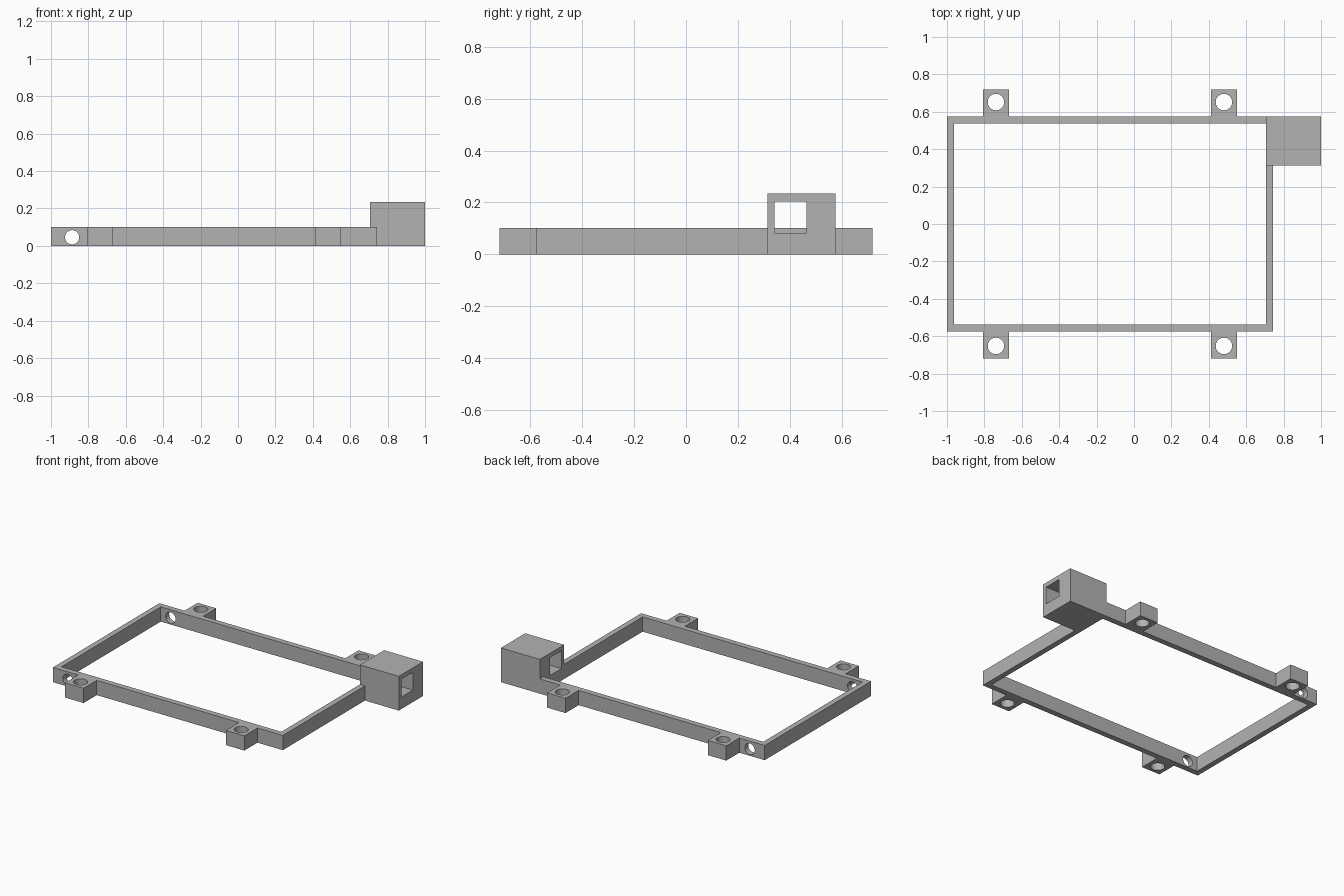
import bpy
import math

if "Cube" in bpy.data.objects:
    bpy.data.objects.remove(bpy.data.objects["Cube"], do_unlink=True)

# Single grey material
GREY = (0.45, 0.45, 0.45, 1)
grey = bpy.data.materials.new("plain grey")
grey.use_nodes = True
grey.diffuse_color = GREY
grey.node_tree.nodes["Principled BSDF"].inputs["Base Color"].default_value = GREY


def block(name, x, y, z):
    """Box spanning the given (low, high) ranges."""
    spans = (x, y, z)
    bpy.ops.mesh.primitive_cube_add(size=1, location=[(a + b) / 2 for a, b in spans])
    obj = bpy.context.object
    obj.name = name
    obj.scale = [b - a for a, b in spans]
    bpy.ops.object.transform_apply(location=True, rotation=True, scale=True)
    obj.data.materials.append(grey)
    return obj


def bore(name, centre, radius, depth, tilt=0):
    """Round hole cutter."""
    bpy.ops.mesh.primitive_cylinder_add(vertices=48, radius=radius, depth=depth,
                                        location=centre, rotation=(tilt, 0, 0))
    obj = bpy.context.object
    obj.name = name
    bpy.ops.object.transform_apply(location=True, rotation=True, scale=True)
    obj.data.materials.append(grey)
    return obj


def combine(target, tool, operation):
    """Apply an exact boolean and discard the tool."""
    bpy.ops.object.select_all(action="DESELECT")
    bpy.context.view_layer.objects.active = target
    target.select_set(True)
    mod = target.modifiers.new(operation.lower(), "BOOLEAN")
    mod.operation = operation
    mod.solver = "EXACT"
    mod.object = tool
    bpy.ops.object.modifier_apply(modifier=mod.name)
    bpy.data.objects.remove(tool, do_unlink=True)


HEIGHT = 0.101
OUT_Y, IN_Y, TAB_Y = 0.576, 0.537, 0.718
TAB_X = (-0.738, 0.481)

# Open rectangular frame
frame = block("mounting_frame", (-1, 0.743), (-OUT_Y, OUT_Y), (0, HEIGHT))
combine(frame, block("opening", (-0.962, 0.705), (-IN_Y, IN_Y), (-0.1, 0.3)), "DIFFERENCE")

# Corner housing with a rectangular passage along x
combine(frame, block("housing", (0.705, 1), (0.314, OUT_Y), (0, 0.235)), "UNION")
combine(frame, block("passage", (0.6, 1.1), (0.342, 0.465), (0.083, 0.204)), "DIFFERENCE")

# Four screw tabs, front and back
for side in (-1, 1):
    for x in TAB_X:
        ends = sorted((side * (IN_Y + 0.02), side * TAB_Y))
        combine(frame, block("tab", (x - 0.07, x + 0.07), ends, (0, HEIGHT)), "UNION")
        combine(frame, bore("screw_hole", (x, side * 0.652, 0.05), 0.044, 0.4), "DIFFERENCE")

# Cable hole through the front and back walls
combine(frame, bore("cable_hole", (-0.887, 0, 0.046), 0.038, 2, math.pi / 2), "DIFFERENCE")

frame.data.materials.clear()
frame.data.materials.append(grey)
for face in frame.data.polygons:
    face.material_index = 0
bpy.ops.object.shade_smooth_by_angle(angle=math.radians(30))
